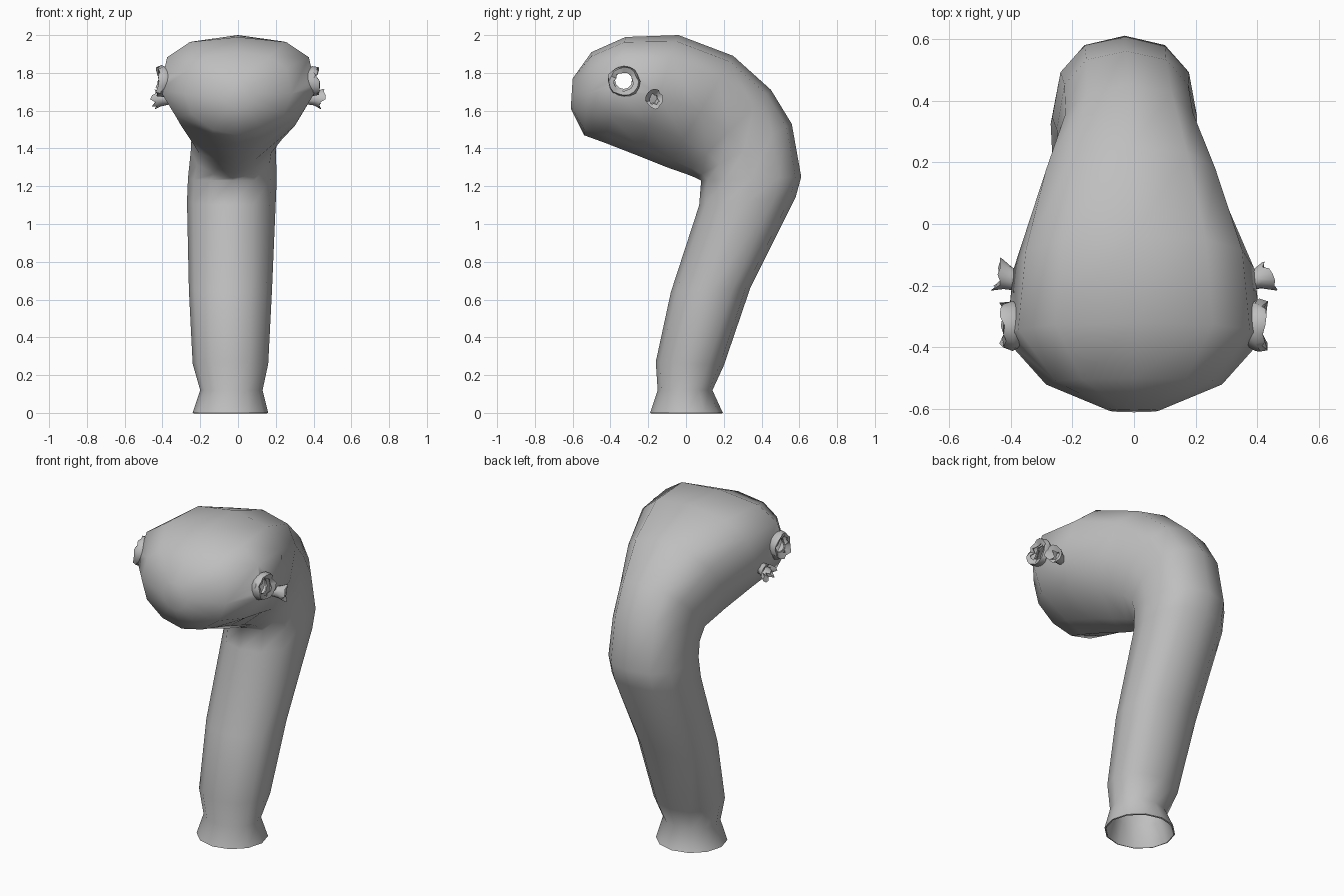
import bpy, bmesh, math, random
from mathutils import Vector

random.seed(4)
if "Cube" in bpy.data.objects:
    bpy.data.objects.remove(bpy.data.objects["Cube"])

grey = bpy.data.materials.new("matte grey")
grey.use_nodes = True
colour = (0.52, 0.52, 0.52, 1)
grey.diffuse_color = colour
grey.node_tree.nodes["Principled BSDF"].inputs["Base Color"].default_value = colour


def loft(name, rings, cap_end=False):
    """Skin a list of equal rings into one object."""
    bm = bmesh.new()
    loops = [[bm.verts.new(p) for p in ring] for ring in rings]
    n = len(loops[0])
    for a, b in zip(loops, loops[1:]):
        for i in range(n):
            j = (i + 1) % n
            bm.faces.new((a[i], a[j], b[j], b[i]))
    if cap_end:
        bm.faces.new(loops[-1])
    bmesh.ops.recalc_face_normals(bm, faces=bm.faces)
    mesh = bpy.data.meshes.new(name)
    bm.to_mesh(mesh)
    bm.free()
    mesh.materials.append(grey)
    obj = bpy.data.objects.new(name, mesh)
    bpy.context.collection.objects.link(obj)
    return obj


def finish(obj, thickness, angle, cutter=None):
    """Give the skin thickness, cut it, and shade it."""
    for o in bpy.context.selected_objects:
        o.select_set(False)
    bpy.context.view_layer.objects.active = obj
    obj.select_set(True)
    shell = obj.modifiers.new("shell", 'SOLIDIFY')
    shell.thickness = thickness
    shell.offset = -1
    bpy.ops.object.modifier_apply(modifier=shell.name)
    if cutter:
        cut = obj.modifiers.new("cut", 'BOOLEAN')
        cut.operation = 'DIFFERENCE'
        cut.solver = 'EXACT'
        cut.object = cutter
        bpy.ops.object.modifier_apply(modifier=cut.name)
        bpy.data.objects.remove(cutter)
    bpy.ops.object.shade_smooth_by_angle(angle=math.radians(angle))


def section(front, back, cx, half_width, boxy, taper, sides=12):
    """Slanted oval: boxy rounds out the back half, taper narrows the front."""
    f, b = Vector((cx, *front)), Vector((cx, *back))
    mid, arm = (f + b) / 2, (f - b) / 2
    ring = []
    for i in range(sides):
        t = 2 * math.pi * i / sides
        c, s = math.cos(t), math.sin(t)
        if c < -0.01:
            c = -abs(c) ** boxy
            s = math.copysign(abs(s) ** boxy, s)
        else:
            s = math.copysign(abs(s) ** taper, s)
        ring.append(mid + arm * c + Vector((half_width * s, 0, 0)))
    return ring


# Neck and head: front (y, z), back (y, z), centre x, half width, boxy, taper
body = [
    ((-.19, .00), (.195, .00), -.04, .20, 1, 1),
    ((-.15, .12), (.14, .12), -.035, .165, 1, 1),
    ((-.16, .27), (.20, .25), -.04, .20, .9, 1),
    ((-.08, .64), (.34, .66), -.04, .22, .85, 1),
    ((.07, 1.10), (.58, 1.14), -.035, .235, .85, 1),
    ((.08, 1.23), (.61, 1.25), -.03, .235, .85, 1),
    ((.05, 1.245), (.56, 1.53), -.025, .225, .8, 1.1),
    ((.00, 1.265), (.45, 1.71), -.015, .23, .75, 1.3),
    ((-.10, 1.30), (.25, 1.89), -.01, .305, .75, 1.6),
    ((-.25, 1.36), (-.04, 2.00), 0, .39, .75, 1.8),
    ((-.43, 1.43), (-.32, 1.99), 0, .415, .7, 1.6),
    ((-.54, 1.47), (-.50, 1.91), 0, .285, .75, 1.1),
    ((-.61, 1.61), (-.60, 1.77), 0, .08, 1, 1),
]
neck_and_head = loft("neck_and_head", [section(*r) for r in body], cap_end=True)

# Side holes running through the head
bpy.ops.mesh.primitive_cylinder_add(vertices=12, radius=.045, depth=2,
                                    location=(0, -.33, 1.76),
                                    rotation=(0, math.pi / 2, 0))
hole_cutter = bpy.context.object
hole_cutter.hide_render = True
finish(neck_and_head, .008, 60, hole_cutter)


def frill(name, base, direction, profile, ragged, sides=16):
    """Small open tube with a torn rim; profile holds (distance, radius)."""
    axis = Vector(direction).normalized()
    u = axis.cross(Vector((0, 0, 1))).normalized()
    v = axis.cross(u)
    rings = []
    for k, (d, r) in enumerate(profile):
        ring = []
        for i in range(sides):
            t = 2 * math.pi * i / sides
            jitter = random.uniform(-ragged, ragged) if k else 0
            ring.append(Vector(base) + axis * (d + jitter)
                        + (u * math.cos(t) + v * math.sin(t)) * (r + jitter * .5))
        rings.append(ring)
    finish(loft(name, rings), .005, 50)


# Ragged sockets and the smaller torn stubs behind them
socket = [(0, .065), (.035, .085), (.06, .075), (.05, .048)]
stub = [(0, .03), (.05, .035), (.085, .05), (.07, .025)]
for side, sx in (("left", 1), ("right", -1)):
    frill(side + "_socket", (sx * .365, -.33, 1.755), (sx, 0, 0), socket, .012)
    frill(side + "_stub", (sx * .355, -.19, 1.665), (sx, .3, -.05), stub, .014)
